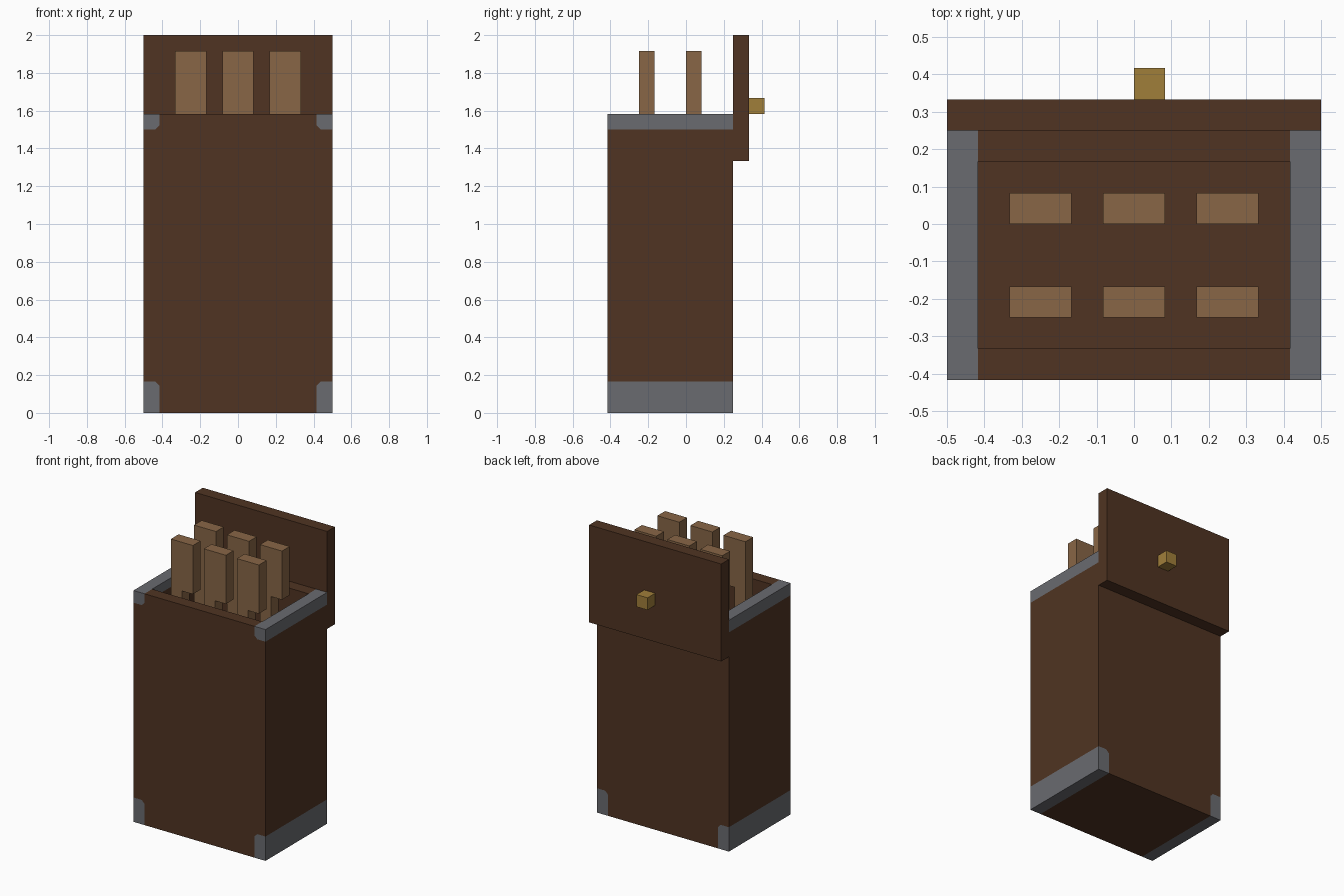
import bpy

cube = bpy.data.objects.get("Cube")
if cube:
    bpy.data.objects.remove(cube, do_unlink=True)

U = 1 / 12  # modelling unit


def material(name, rgb):
    m = bpy.data.materials.new(name)
    m.use_nodes = True
    m.diffuse_color = (*rgb, 1)
    m.node_tree.nodes["Principled BSDF"].inputs["Base Color"].default_value = (*rgb, 1)
    return m


leather = material("dark brown leather", (0.080, 0.034, 0.016))
wood = material("tan wood", (0.246, 0.133, 0.061))
steel = material("grey metal", (0.144, 0.147, 0.162))
brass = material("brass", (0.352, 0.209, 0.042))


def prism(name, profile, y0, y1, mat):
    """Extrude an x-z profile from y0 to y1 (all in modelling units)."""
    n = len(profile)
    verts = [(x * U, y * U, z * U) for y in (y0, y1) for x, z in profile]
    faces = [tuple(range(n)), tuple(range(2 * n - 1, n - 1, -1))]
    faces += [(i, i + n, (i + 1) % n + n, (i + 1) % n) for i in range(n)]
    mesh = bpy.data.meshes.new(name)
    mesh.from_pydata(verts, [], faces)
    mesh.materials.append(mat)
    obj = bpy.data.objects.new(name, mesh)
    bpy.context.collection.objects.link(obj)
    return obj


def box(name, x0, x1, y0, y1, z0, z1, mat):
    return prism(name, [(x0, z0), (x1, z0), (x1, z1), (x0, z1)], y0, y1, mat)


# Case: front, back and floor between the two side walls
box("front_wall", -5, 5, -5, -4, 0, 19, leather)
box("back_wall", -5, 5, 2, 3, 0, 19, leather)
box("case_floor", -5, 5, -4, 2, 0, 1, leather)

# Side walls with metal caps whose inner corners are clipped
C = 0.25
foot = [(5, 0), (6, 0), (6, 2), (5 + C, 2), (5, 2 - C)]
panel = [(5, 2 - C), (5 + C, 2), (6, 2), (6, 18), (5 + C, 18), (5, 18 + C)]
rim = [(5, 18 + C), (5 + C, 18), (6, 18), (6, 19), (5, 19)]
for side, s in (("left", 1), ("right", -1)):
    for part, shape, mat in (("foot_cap", foot, steel),
                             ("side_wall", panel, leather),
                             ("rim_cap", rim, steel)):
        pts = [(s * x, z) for x, z in shape][::s]
        prism(f"{side}_{part}", pts, -5, 3, mat)

# Open lid behind the case, with its clasp
box("lid", -6, 6, 3, 4, 16, 24, leather)
box("clasp", 0, 1, 4, 5, 19, 20, brass)

# Two rows of sticks: wide head on a narrow shaft
for row, y in (("front", -3), ("back", 0)):
    for i, x in enumerate((-4, -1, 2), 1):
        box(f"{row}_stick_head_{i}", x, x + 2, y, y + 1, 19, 23, wood)
        box(f"{row}_stick_shaft_{i}", x, x + 1, y, y + 1, 1, 19, wood)
